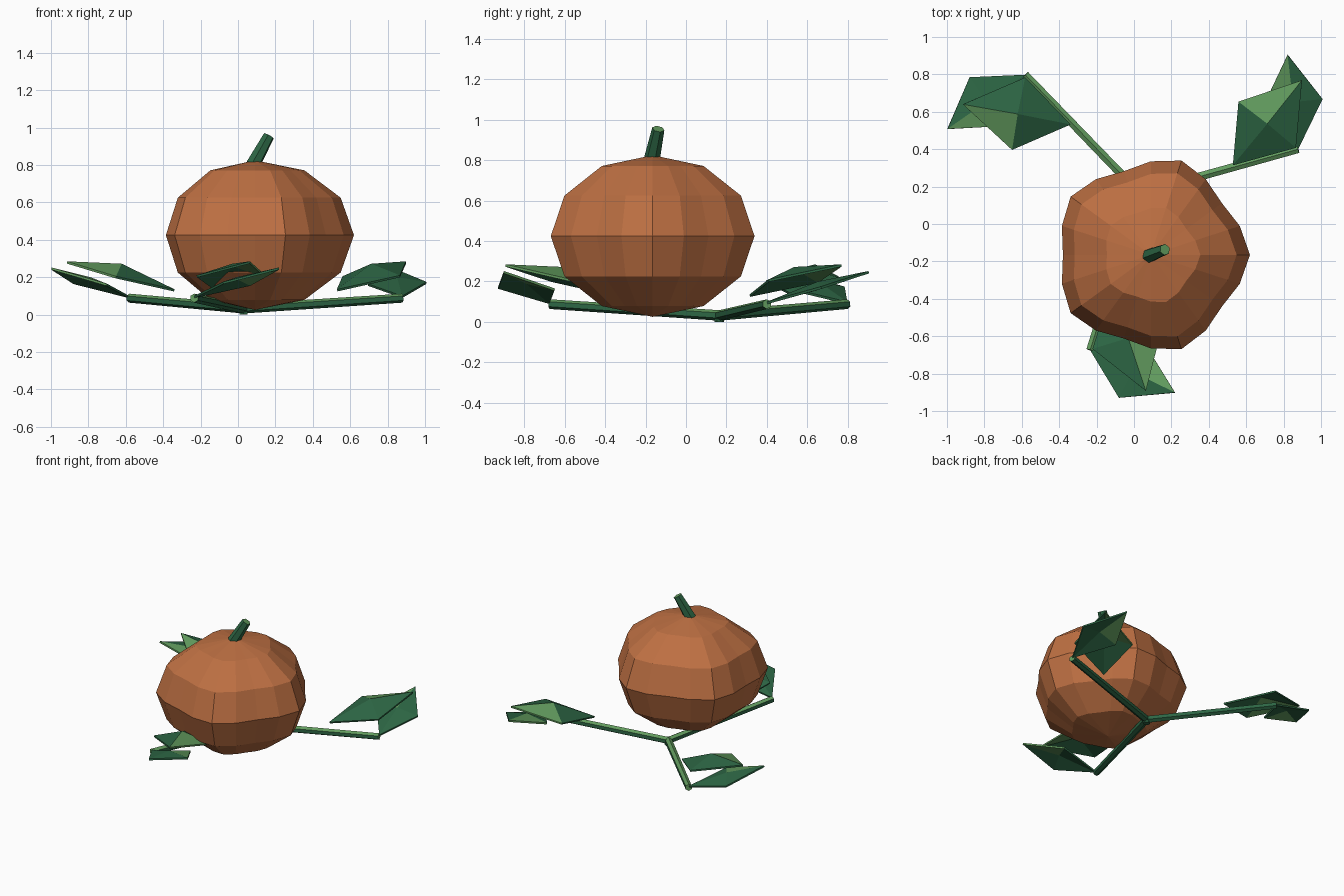
import bpy, bmesh
from math import cos, sin, atan2, radians, pi
from mathutils import Vector, Matrix

cube = bpy.data.objects.get("Cube")
if cube:
    bpy.data.objects.remove(cube)


def material(name, rgb):
    mat = bpy.data.materials.new(name)
    mat.use_nodes = True
    mat.diffuse_color = (*rgb, 1)
    mat.node_tree.nodes["Principled BSDF"].inputs["Base Color"].default_value = (*rgb, 1)
    return mat


ORANGE = material("pumpkin orange", (0.51, 0.16, 0.055))
DARK = material("dark green", (0.026, 0.133, 0.058))
LIGHT = material("light green", (0.122, 0.33, 0.112))


def finish(name, bm, *mats):
    bm.normal_update()
    mesh = bpy.data.meshes.new(name)
    bm.to_mesh(mesh)
    bm.free()
    for mat in mats:
        mesh.materials.append(mat)
    obj = bpy.data.objects.new(name, mesh)
    bpy.context.collection.objects.link(obj)
    return obj


def tube(name, start, end, r1, r2, light_rule):
    """Six-sided tapered bar; faces passing light_rule get the light green."""
    start, end = Vector(start), Vector(end)
    axis = end - start
    bm = bmesh.new()
    bmesh.ops.create_cone(bm, cap_ends=True, segments=6, radius1=r1, radius2=r2,
                          depth=axis.length)
    turn = axis.to_track_quat('Z', 'Y').to_matrix().to_4x4()
    bm.transform(Matrix.Translation((start + end) / 2) @ turn)
    bm.normal_update()
    for f in bm.faces:
        f.material_index = int(light_rule(f.normal))
    return finish(name, bm, DARK, LIGHT)


def leaf(name, corners, peak_z, placement):
    """Four corners fanned around a raised middle; one facet is light green."""
    bm = bmesh.new()
    rim = [bm.verts.new(c) for c in corners]
    middle = sum((Vector(c) for c in corners), Vector()) / 4
    middle.z = peak_z
    peak = bm.verts.new(middle)
    for i in range(4):
        f = bm.faces.new((rim[i], rim[(i + 1) % 4], peak))
        f.material_index = int(i == 1)
    bmesh.ops.reverse_faces(bm, faces=bm.faces[:])
    bm.transform(placement)
    obj = finish(name, bm, DARK, LIGHT)
    solid = obj.modifiers.new("thickness", 'SOLIDIFY')
    solid.thickness = 0.012
    solid.offset = -1
    return obj


# Pumpkin body: faceted sphere with five lobes
bm = bmesh.new()
bmesh.ops.create_uvsphere(bm, u_segments=20, v_segments=6, radius=1)
for v in bm.verts:
    r = 0.5 + 0.03 * cos(5 * atan2(v.co.y, v.co.x))
    v.co = (0.09 + v.co.x * r, -0.165 + v.co.y * r, 0.425 + v.co.z * 0.4)
finish("pumpkin_body", bm, ORANGE)

# Leaning stalk
tube("stalk", (0.08, -0.17, 0.80), (0.165, -0.137, 0.955), 0.04, 0.031,
     lambda n: n.z > 0.7)

# Three vines around a joint, each carrying two leaves at its end
HUB = Vector((0.03, 0.165, 0))
LOWER = [(0, 0, 0.10), (-0.115, 0.276, 0.165), (0.08, 0.5, 0.252), (0.197, 0.223, 0.175)]
UPPER = [(-0.36, 0.01, 0.135), (-0.24, 0.33, 0.205), (0.118, 0.35, 0.285), (-0.01, 0.01, 0.21)]
for i, side in enumerate(("left", "right", "front")):
    angle = radians(15.5 + 118.5 * i)
    tip = HUB + Vector((cos(angle), sin(angle), 0)) * 0.88
    tube(side + "_vine", HUB + Vector((0, 0, 0.032)), tip + Vector((0, 0, 0.088)),
         0.026, 0.024, lambda n: n.z > 0.05)
    place = Matrix.Translation(tip) @ Matrix.Rotation(angle, 4, 'Z')
    leaf(side + "_lower_leaf", LOWER, 0.2, place)
    leaf(side + "_upper_leaf", UPPER, 0.272, place)

# Small joint under the vines
tube("vine_joint", HUB, HUB + Vector((0, 0, 0.05)), 0.024, 0.024, lambda n: n.z > 0.5)
